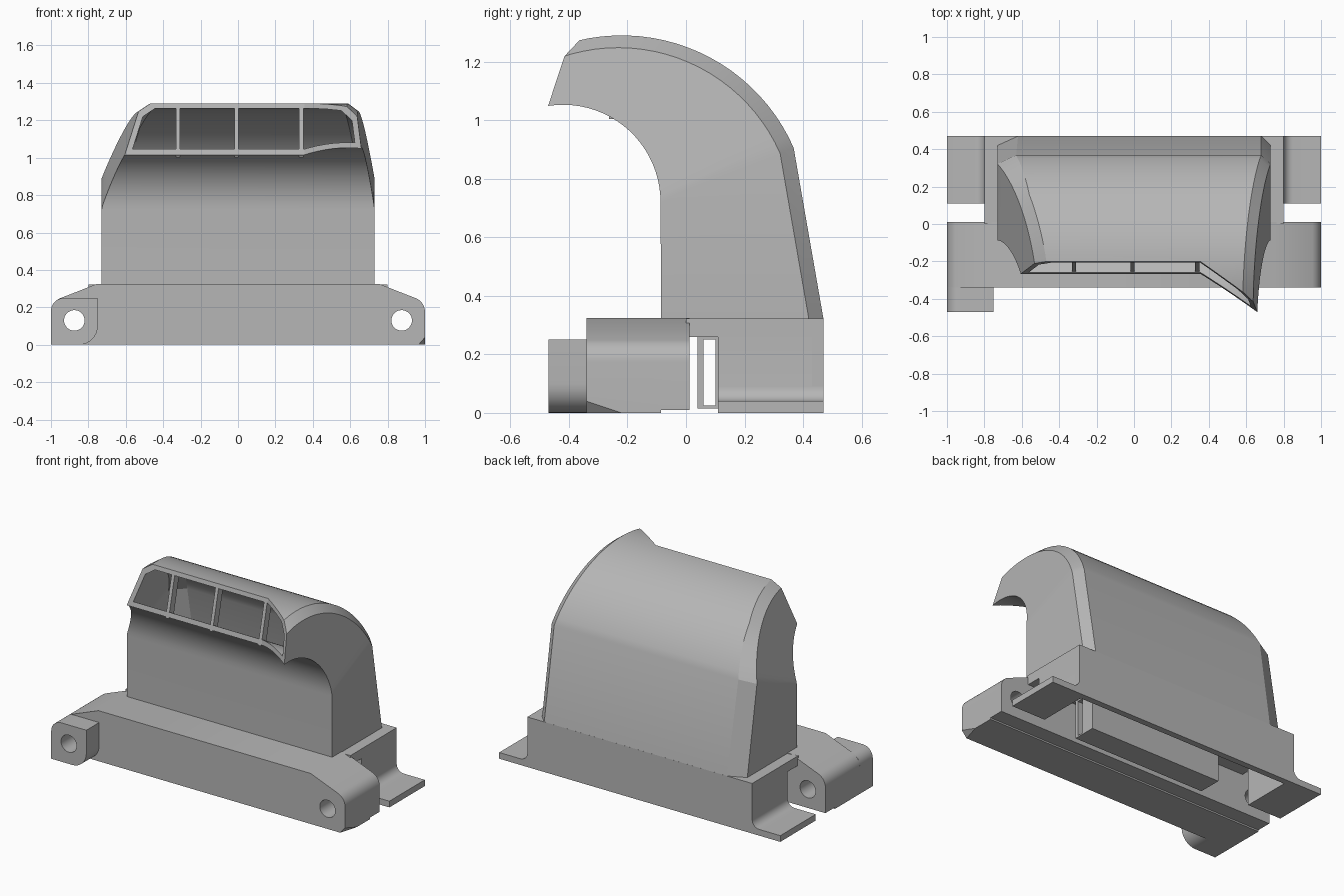
import bpy, bmesh
from math import sin, cos, radians, hypot
from mathutils import Vector

if "Cube" in bpy.data.objects:
    bpy.data.objects.remove(bpy.data.objects["Cube"], do_unlink=True)

GREY = (0.47, 0.47, 0.47, 1)
grey = bpy.data.materials.new("plain_grey")
grey.diffuse_color = GREY
grey.use_nodes = True
grey.node_tree.nodes["Principled BSDF"].inputs["Base Color"].default_value = GREY


def finish(name, bm):
    bmesh.ops.recalc_face_normals(bm, faces=bm.faces[:])
    mesh = bpy.data.meshes.new(name)
    bm.to_mesh(mesh)
    bm.free()
    mesh.materials.append(grey)
    ob = bpy.data.objects.new(name, mesh)
    bpy.context.collection.objects.link(ob)
    return ob


def loft(name, rings):
    """Closed solid through rings of equal point count."""
    bm = bmesh.new()
    rows = [[bm.verts.new(p) for p in ring] for ring in rings]
    n = len(rows[0])
    for a, b in zip(rows, rows[1:]):
        for i in range(n):
            j = (i + 1) % n
            bm.faces.new((a[i], a[j], b[j], b[i]))
    bm.faces.new(rows[0])
    bm.faces.new(rows[-1])
    return finish(name, bm)


def extrude_y(name, profile, y0, y1):
    return loft(name, [[(x, y, z) for x, z in profile] for y in (y0, y1)])


def box(name, x0, x1, y0, y1, z0, z1):
    return extrude_y(name, [(x0, z0), (x1, z0), (x1, z1), (x0, z1)], y0, y1)


def arc(cx, cz, r, a0, a1, n=8):
    angles = [radians(a0 + (a1 - a0) * i / n) for i in range(n + 1)]
    return [(cx + r * cos(a), cz + r * sin(a)) for a in angles]


def cut(ob, cutter):
    cutter.hide_render = True
    mod = ob.modifiers.new("cut", "BOOLEAN")
    mod.operation, mod.solver, mod.object = "DIFFERENCE", "EXACT", cutter
    bpy.context.view_layer.objects.active = ob
    bpy.ops.object.modifier_apply(modifier=mod.name)
    bpy.data.objects.remove(cutter, do_unlink=True)


def smooth(ob):
    bpy.ops.object.select_all(action="DESELECT")
    ob.select_set(True)
    bpy.context.view_layer.objects.active = ob
    bpy.ops.object.shade_smooth_by_angle(angle=radians(22))


# Front beam with sloped shoulders and rounded ends
right_end = arc(0.92, 0.175, 0.08, 0, 65)
left_end = [(-x, z) for x, z in reversed(right_end)]
beam = extrude_y("front_beam", [(-1, 0), (1, 0)] + right_end
                 + [(0.755, 0.325), (-0.755, 0.325)] + left_end, -0.34, 0.012)

# Small clipped corner at the beam's left foot
bm = bmesh.new()
bm.from_mesh(beam.data)
a, b, c = Vector((0.965, -0.34, 0)), Vector((1, -0.34, 0.04)), Vector((1, -0.22, 0))
normal = (b - a).cross(c - a)
if normal.z > 0:
    normal = -normal
bmesh.ops.bisect_plane(bm, geom=bm.verts[:] + bm.edges[:] + bm.faces[:],
                       plane_co=a, plane_no=normal, clear_outer=True)
bmesh.ops.holes_fill(bm, edges=[e for e in bm.edges if e.is_boundary])
bmesh.ops.recalc_face_normals(bm, faces=bm.faces[:])
bm.to_mesh(beam.data)
bm.free()
cut(beam, box("cutter", -2, 2, -0.085, 0.5, -0.1, 0.01))

# Mounting boss on the right end
boss = extrude_y("mounting_boss", arc(-0.85, 0.1, 0.1, -90, 0)
                 + [(-0.75, 0.25)] + arc(-0.93, 0.18, 0.07, 90, 180) + [(-1, 0)],
                 -0.47, -0.338)

# Bolt holes
for side in (-1, 1):
    for ob in (beam, boss):
        if ob is beam or side < 0:
            cut(ob, extrude_y("cutter", arc(side * 0.875, 0.13, 0.055, 0, 350, 35), -0.7, 0.3))
smooth(beam)
smooth(boss)

# Rear housing: top slab, back wall, footed side walls, inner block
slab = box("housing_top", -0.8, 0.8, 0.0, 0.47, 0.26, 0.322)
cut(slab, box("cutter", -0.66, 0.66, 0.19, 0.42, 0.1, 0.5))
box("housing_back", -0.8, 0.8, 0.43, 0.47, 0, 0.3)
for side, word in ((-1, "right"), (1, "left")):
    foot = [(0.76, 0), (1, 0), (1, 0.04)] + arc(0.85, 0.09, 0.05, 270, 180) \
        + [(0.8, 0.3), (0.76, 0.3)]
    smooth(extrude_y(word + "_foot_wall", [(side * x, z) for x, z in foot], 0.11, 0.47))
block = box("inner_block", -0.47, 0.47, 0.04, 0.19, 0.015, 0.27)
cut(block, box("cutter", -0.6, 0.6, 0.06, 0.1, 0.025, 0.25))


# Curved duct: six-sided section swept between an inner and an outer curve
def half_width(y, z, taper):
    return 0.73 - taper * max(0, z - 0.73 - 0.39 * (y + 0.085))


def duct_ring(p, q, wall, chamfer):
    length = hypot(q[0] - p[0], q[1] - p[1])

    def along(d):
        return [p[i] + (q[i] - p[i]) * d / length for i in (0, 1)]

    front, shoulder, back = along(wall), along(length - 0.05 - wall), along(length - wall)

    def point(yz, side, inset):
        taper = 0.35 if side < 0 else 0.15
        return (side * (half_width(*yz, taper) - wall - inset), *yz)

    right_chamfer = 0.05 + chamfer
    return [point(front, -1, 0), point(front, 1, 0), point(shoulder, 1, 0),
            point(back, 1, 0.05), point(back, -1, right_chamfer), point(shoulder, -1, 0)]


def duct(name, wall, foot, extra):
    inner = arc(-0.42, 0.72, 0.333, 0, 113 + extra, 24)
    outer = arc(-0.22, 0.648, 0.642, 23.7, 115 + extra, 24)
    rings = [duct_ring((-0.085, foot), (0.47, foot), wall, 0.06)]
    rings += [duct_ring(p, q, wall, 0.05 * max(0, 1 - i / 8))
              for i, (p, q) in enumerate(zip(inner, outer))]
    return loft(name, rings)


hood = duct("duct_hood", 0, 0.32, 0)
cut(hood, duct("cutter", 0.032, 0.3, 4))

# Mouth: straight slanted cut that turns forward on the left side
LEAN = 0.24


def mouth_outline(z):
    shift = LEAN * (z - 1)
    return [(-2, -0.27 + shift, z), (0.355, -0.27 + shift, z),
            (1.355, -0.97 + shift, z), (1.355, -3, z), (-2, -3, z)]


cut(hood, loft("cutter", [mouth_outline(0.8), mouth_outline(1.6)]))
smooth(hood)

# Upright dividers in the mouth
for name, x in (("right", -0.32), ("middle", -0.008), ("left", 0.338)):
    rings = []
    for z in (1.005, 1.27):
        y = -0.265 + LEAN * (z - 1)
        rings.append([(x - 0.011, y, z), (x + 0.011, y, z),
                      (x + 0.011, y + 0.05, z), (x - 0.011, y + 0.05, z)])
    loft(name + "_mouth_divider", rings)
